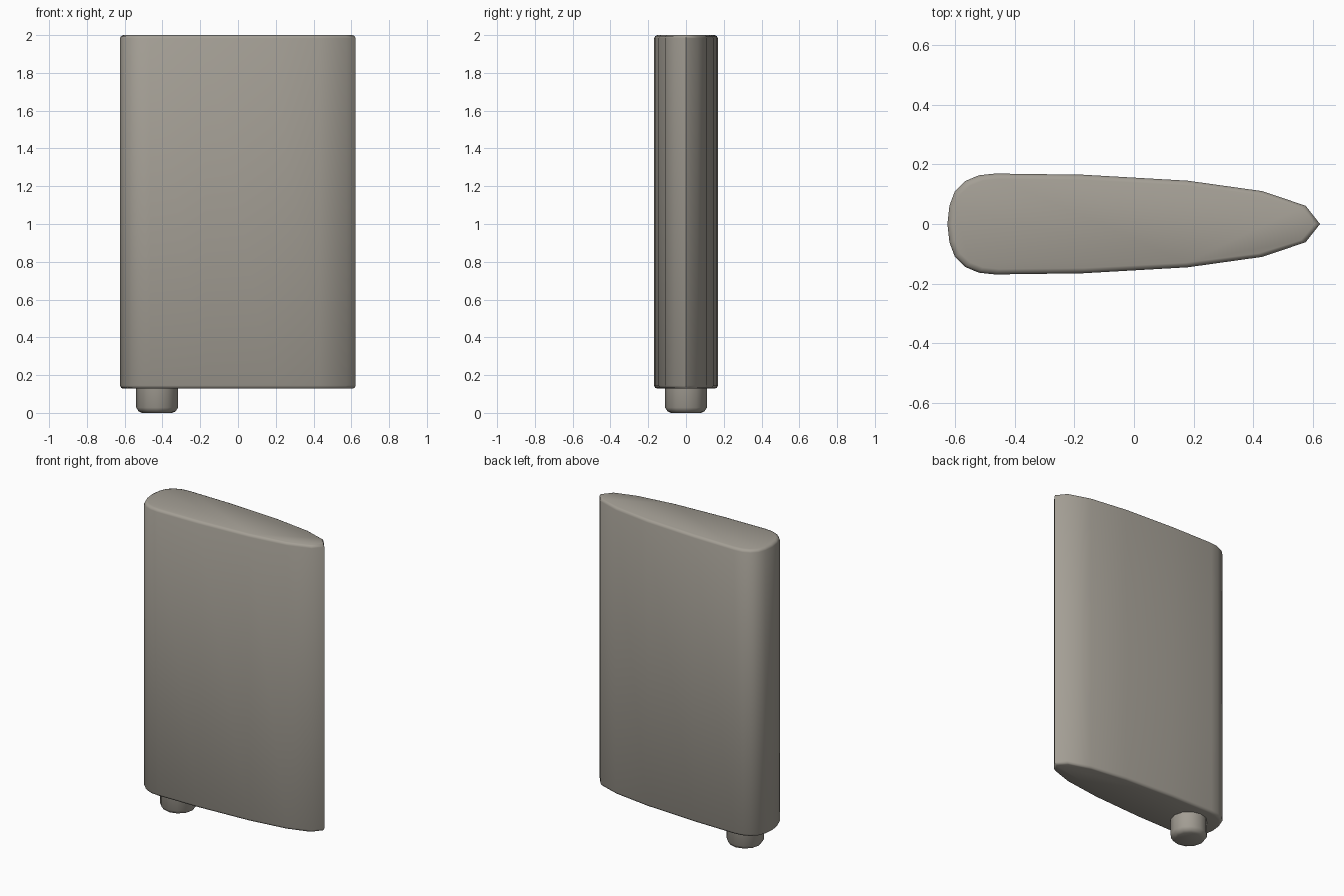
import bpy, bmesh, math

if "Cube" in bpy.data.objects:
    bpy.data.objects.remove(bpy.data.objects["Cube"])

mat = bpy.data.materials.new("warm grey")
mat.diffuse_color = (0.37, 0.345, 0.30, 1)
mat.use_nodes = True
mat.node_tree.nodes["Principled BSDF"].inputs["Base Color"].default_value = mat.diffuse_color


def loft(name, rings):
    """Skin a stack of closed rings and cap both ends."""
    bm = bmesh.new()
    loops = [[bm.verts.new(p) for p in ring] for ring in rings]
    for a, b in zip(loops, loops[1:]):
        n = len(a)
        for i in range(n):
            bm.faces.new((a[i], a[(i + 1) % n], b[(i + 1) % n], b[i]))
    bm.faces.new(loops[0][::-1])
    bm.faces.new(loops[-1])
    bmesh.ops.recalc_face_normals(bm, faces=bm.faces)
    me = bpy.data.meshes.new(name)
    bm.to_mesh(me)
    bm.free()
    me.materials.append(mat)
    ob = bpy.data.objects.new(name, me)
    bpy.context.collection.objects.link(ob)
    bpy.ops.object.select_all(action='DESELECT')
    ob.select_set(True)
    bpy.context.view_layer.objects.active = ob
    bpy.ops.object.shade_smooth_by_angle(angle=math.radians(60))
    return ob


# Blade: teardrop half outline mirrored in y, with softened rims
half = [(-0.625, 0), (-0.618, 0.062), (-0.60, 0.11), (-0.565, 0.144),
        (-0.52, 0.163), (-0.465, 0.169), (-0.17, 0.165), (0.18, 0.145),
        (0.43, 0.11), (0.575, 0.061), (0.623, 0)]
outline = half + [(x, -y) for x, y in half[-2:0:-1]]


def blade_ring(z, inset):
    sx, sy = 1 - inset / 0.625, 1 - inset / 0.168
    return [(x * sx, y * sy, z) for x, y in outline]


loft("fin_blade", [blade_ring(z, i) for z, i in (
    (0.128, 0.018), (0.133, 0.006), (0.145, 0),
    (1.983, 0), (1.995, 0.006), (2.0, 0.018))])


# Pivot peg under the blunt leading edge
def peg_ring(z, r, n=12):
    return [(-0.428 + r * math.cos(math.tau * i / n),
             r * math.sin(math.tau * i / n), z) for i in range(n)]


loft("pivot_peg", [peg_ring(z, r) for z, r in (
    (0.0, 0.08), (0.008, 0.098), (0.028, 0.111), (0.2, 0.111))])
